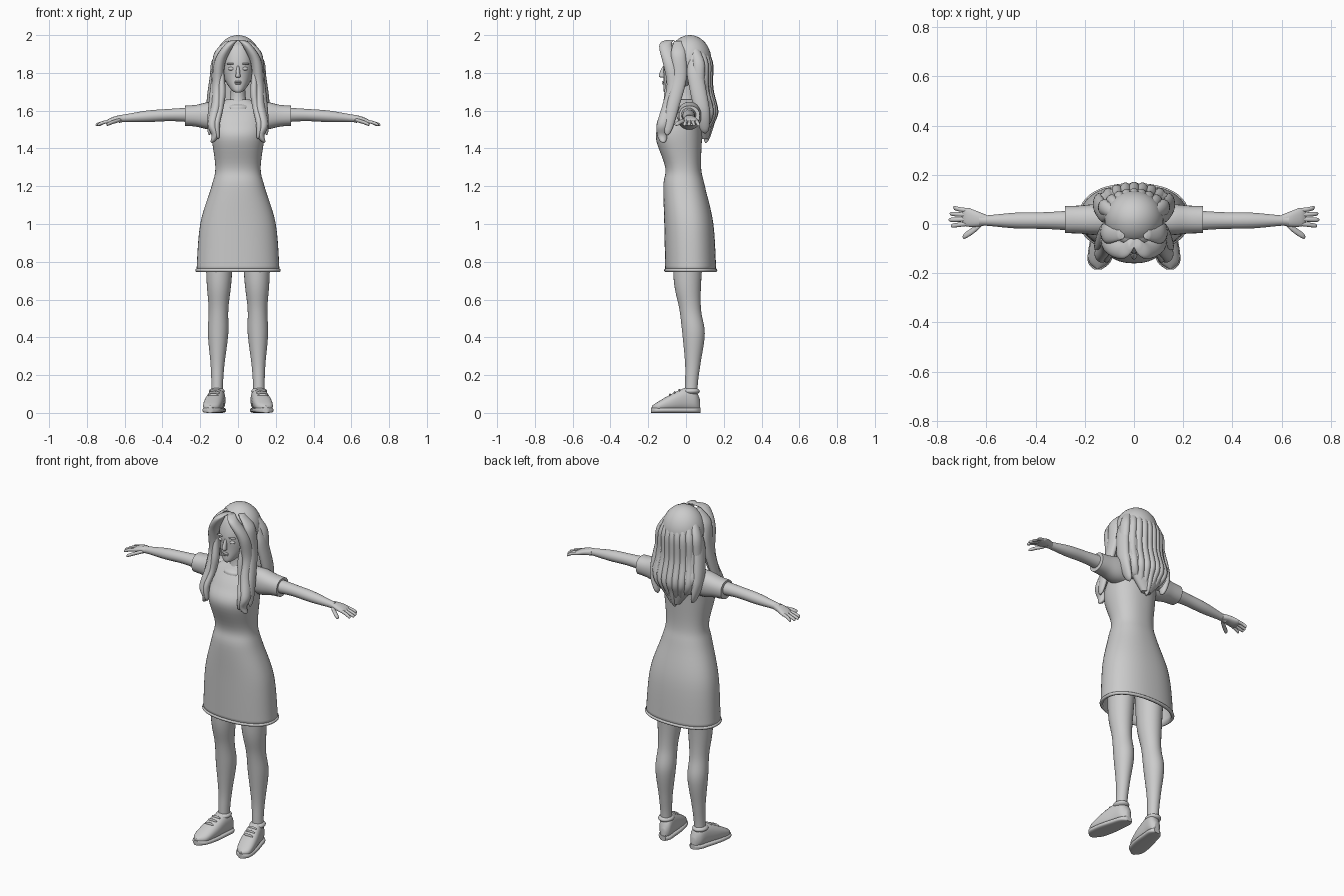
import bpy, bmesh, math
from mathutils import Vector

cube = bpy.data.objects.get("Cube")
if cube:
    bpy.data.objects.remove(cube, do_unlink=True)

tone = (0.6, 0.6, 0.6, 1)
grey = bpy.data.materials.new("plain grey")
grey.use_nodes = True
grey.diffuse_color = tone
grey.node_tree.nodes["Principled BSDF"].inputs["Base Color"].default_value = tone

# The two directions that span a ring, for each loft axis
SPANS = {
    'x': (Vector((0, 1, 0)), Vector((0, 0, 1))),
    'y': (Vector((1, 0, 0)), Vector((0, 0, 1))),
    'z': (Vector((1, 0, 0)), Vector((0, 1, 0))),
}


def finish(name, bm):
    """Turn a bmesh into a smooth shaded object."""
    bmesh.ops.recalc_face_normals(bm, faces=bm.faces)
    mesh = bpy.data.meshes.new(name)
    bm.to_mesh(mesh)
    bm.free()
    mesh.materials.append(grey)
    obj = bpy.data.objects.new(name, mesh)
    bpy.context.collection.objects.link(obj)
    bpy.ops.object.select_all(action='DESELECT')
    obj.select_set(True)
    bpy.context.view_layer.objects.active = obj
    bpy.ops.object.shade_smooth_by_angle(angle=math.radians(50))
    return obj


def blend(before, start, end, after, t):
    """Point on a smooth curve between start and end."""
    pull_in, pull_out = (end - before) / 2, (after - start) / 2
    ease = t * t * (3 - 2 * t)
    return (start + (end - start) * ease
            + pull_in * t * (1 - t) ** 2 - pull_out * t * t * (1 - t))


def spline(rows, steps=6):
    """Smooth curve through rows of numbers."""
    curve = []
    for i in range(len(rows) - 1):
        window = (rows[max(i - 1, 0)], rows[i], rows[i + 1], rows[min(i + 2, len(rows) - 1)])
        for k in range(steps):
            curve.append([blend(*values, k / steps) for values in zip(*window)])
    return curve + [list(rows[-1])]


def skin(name, axis, rings, power=1, sides=28, side=1, open_start=False):
    """Join oval rings of x, y, z and two radii; a lower power is boxier."""
    across, along = SPANS[axis]
    bm = bmesh.new()
    loops = []
    for x, y, z, wide, deep in rings:
        loop = []
        for k in range(sides):
            angle = math.tau * k / sides
            c, s = math.cos(angle), math.sin(angle)
            point = Vector((x, y, z))
            point += across * wide * math.copysign(abs(c) ** power, c)
            point += along * deep * math.copysign(abs(s) ** power, s)
            point.x *= side
            loop.append(bm.verts.new(point))
        loops.append(loop)
    for lower, upper in zip(loops, loops[1:]):
        for k in range(sides):
            n = (k + 1) % sides
            bm.faces.new((lower[k], lower[n], upper[n], upper[k]))
    if not open_start:
        bm.faces.new(loops[0])
    bm.faces.new(loops[-1])
    return finish(name, bm)


def upright(name, rows, **options):
    """Centred part from rows of height, half width, front and back."""
    rings = [(0, (front + back) / 2, z, half, (back - front) / 2)
             for z, half, front, back in spline(rows)]
    return skin(name, 'z', rings, **options)


def strand(name, path, wide, deep, axis='z', blunt=4, side=1):
    """Lock or finger that swells from its root and tapers to its tip."""
    points = spline(path)
    rings = []
    for i, point in enumerate(points):
        t = i / (len(points) - 1)
        swell = min(1, 0.55 + 2 * t) * max(0.1, math.sqrt(1 - t ** blunt))
        rings.append((*point, wide * swell, deep * swell))
    return skin(name, axis, rings, sides=18, side=side)


def ball(name, centre, size, side=1):
    bm = bmesh.new()
    bmesh.ops.create_uvsphere(bm, u_segments=32, v_segments=20, radius=1)
    for v in bm.verts:
        v.co = Vector(c + p * s for c, p, s in zip(centre, v.co, size))
        v.co.x *= side
    return finish(name, bm)


# Dress, open below, with a rolled hem and a raised neckline
dress = upright("dress", [
    (.75, .22, -.11, .16), (1, .2, -.115, .145), (1.2, .14, -.12, .1), (1.3, .12, -.11, .08),
    (1.46, .14, -.16, .085), (1.55, .14, -.12, .09), (1.62, .13, -.07, .08), (1.66, .06, -.04, .05),
], power=.88, sides=48, open_start=True)
shell = dress.modifiers.new("thickness", 'SOLIDIFY')
shell.thickness = .012

bm = bmesh.new()
bmesh.ops.create_circle(bm, segments=64, radius=1)
for v in bm.verts:
    v.co = Vector((math.copysign(abs(v.co.x) ** .88, v.co.x) * .217,
                   math.copysign(abs(v.co.y) ** .88, v.co.y) * .132 + .025, .755))
hem_path = bpy.data.curves.new("hem", 'CURVE')
hem_path.dimensions = '3D'
hem_path.bevel_depth = .009
hem_line = hem_path.splines.new('POLY')
hem_line.points.add(len(bm.verts) - 1)
for target, v in zip(hem_line.points, bm.verts):
    target.co = (*v.co, 1)
hem_line.use_cyclic_u = True
bm.free()
hem_path.materials.append(grey)
bpy.context.collection.objects.link(bpy.data.objects.new("hem", hem_path))

upright("neckline", [(1.61, .075, -.085, .06), (1.625, .07, -.08, .06), (1.64, .05, -.05, .05)])

# Neck and head
upright("neck", [(1.6, .06, -.06, .06), (1.68, .04, -.045, .045), (1.78, .04, -.05, .05)])
upright("head", [
    (1.695, .01, -.11, -.07), (1.71, .035, -.12, -.02), (1.77, .072, -.118, .08),
    (1.86, .086, -.118, .11), (1.94, .07, -.09, .09), (1.97, .03, -.04, .05),
], power=.92)
strand("nose", [(0, -.122, 1.775), (0, -.128, 1.79), (0, -.115, 1.84)], .014, .018, blunt=2)
ball("upper_lip", (0, -.117, 1.752), (.02, .009, .006))
ball("lower_lip", (0, -.117, 1.743), (.016, .009, .006))

# Rounded crown of hair and the mass falling down the back
ball("hair_crown", (0, .02, 1.865), (.12, .115, .135))
upright("hair_back", [(1.88, .12, 0, .125), (1.7, .14, .03, .135), (1.6, .145, .045, .155),
                      (1.45, .03, .08, .12)])
strands = 9
for i in range(strands):
    t = 2 * i / (strands - 1) - 1
    round_off = .045 * t * t
    tip = 1.43 + .09 * abs(t) + .02 * (i % 2)
    path = [(.07 * t, .08, 1.95), (.115 * t, .11, 1.86), (.125 * t, .112, 1.72),
            (.138 * t, .14, 1.6), (.11 * t, .125, 1.53), (.08 * t, .105, tip)]
    strand("back_strand", [(x, y - round_off, z) for x, y, z in path], .026, .034)

for side, label in ((1, "left_"), (-1, "right_")):
    # Face details
    ball(label + "eye", (.034, -.106, 1.822), (.019, .011, .01), side)
    ball(label + "brow", (.036, -.108, 1.848), (.024, .012, .005), side)

    # Parted front hair: swept curtain and locks over chest and shoulder
    strand(label + "curtain", [
        (.012, -.08, 1.975), (.045, -.108, 1.95), (.095, -.085, 1.86), (.108, -.063, 1.74),
        (.113, -.085, 1.64), (.135, -.12, 1.53), (.12, -.125, 1.47), (.138, -.12, 1.43),
    ], .03, .04, side=side)
    strand(label + "inner_lock", [
        (.09, -.075, 1.84), (.085, -.09, 1.7), (.095, -.1, 1.62), (.112, -.135, 1.53), (.105, -.14, 1.45),
    ], .02, .025, side=side)
    strand(label + "side_lock", [
        (.05, -.04, 1.97), (.105, -.04, 1.9), (.119, -.035, 1.77), (.14, -.075, 1.6), (.152, -.1, 1.47),
    ], .023, .04, side=side)
    strand(label + "shoulder_lock", [
        (.1, .045, 1.9), (.121, .05, 1.79), (.14, .075, 1.65), (.138, .09, 1.57), (.115, .1, 1.48),
    ], .027, .045, side=side)

    # Short sleeve and tapering arm
    sleeve = [(.07, .06, .07), (.15, .063, .073), (.22, .057, .058), (.28, .055, .053)]
    skin(label + "sleeve", 'x', [(x, .018, 1.573, wide, tall) for x, wide, tall in spline(sleeve)],
         power=.9, side=side)
    arm = [(.25, 1.578, .041), (.36, 1.577, .034), (.48, 1.57, .032), (.6, 1.56, .021), (.63, 1.556, .023)]
    skin(label + "arm", 'x', [(x, .014, z, r, r * .95) for x, z, r in spline(arm)], side=side)

    # Hand with spread fingers
    palm = [(.6, .016, 1.559, .021, .018), (.64, .021, 1.556, .032, .017),
            (.68, .028, 1.545, .038, .014), (.7, .028, 1.538, .026, .007)]
    skin(label + "palm", 'x', spline(palm), power=.85, side=side)
    for i, reach in enumerate((.735, .75, .755, .745)):
        strand(label + "finger", [(.67, .055 - .018 * i, 1.547), (.71, .06 - .021 * i, 1.538),
                                  (reach, .067 - .025 * i, 1.524)], .009, .009, 'x', 12, side)
    strand(label + "thumb", [(.615, .005, 1.553), (.66, -.03, 1.54), (.697, -.053, 1.525)],
           .014, .01, 'x', 8, side)

    # Leg, curving back at the calf
    leg = [(.95, .015, .078), (.7, .008, .066), (.55, .022, .052), (.42, .04, .054),
           (.26, .036, .037), (.16, .029, .031), (.07, .025, .031)]
    skin(label + "leg", 'z', [(.113 - .018 * z, y, z, r, r * 1.1) for z, y, r in spline(leg)], side=side)

    # Shoe turned slightly outward: upper, flat sole, collar and laces
    shoe = spline([(.075, .015, .06), (.05, .036, .11), (0, .043, .125),
                   (-.08, .05, .09), (-.15, .042, .05), (-.18, .01, .03)])
    turned = [(.113 - .19 * y, y, half, tall) for y, half, tall in shoe]
    skin(label + "shoe", 'y', [(x, y, tall / 2 + .008, half, tall / 2) for x, y, half, tall in turned],
         power=.85, side=side)
    skin(label + "sole", 'y', [(x, y * 1.03, .014, half + .004, .014) for x, y, half, tall in turned],
         power=.6, side=side)
    ball(label + "shoe_collar", (.112, .025, .115), (.042, .048, .02), side)
    for i in range(3):
        ball(label + "lace", (.12 + .005 * i, -.035 - .025 * i, .118 - .012 * i), (.028, .006, .009), side)
